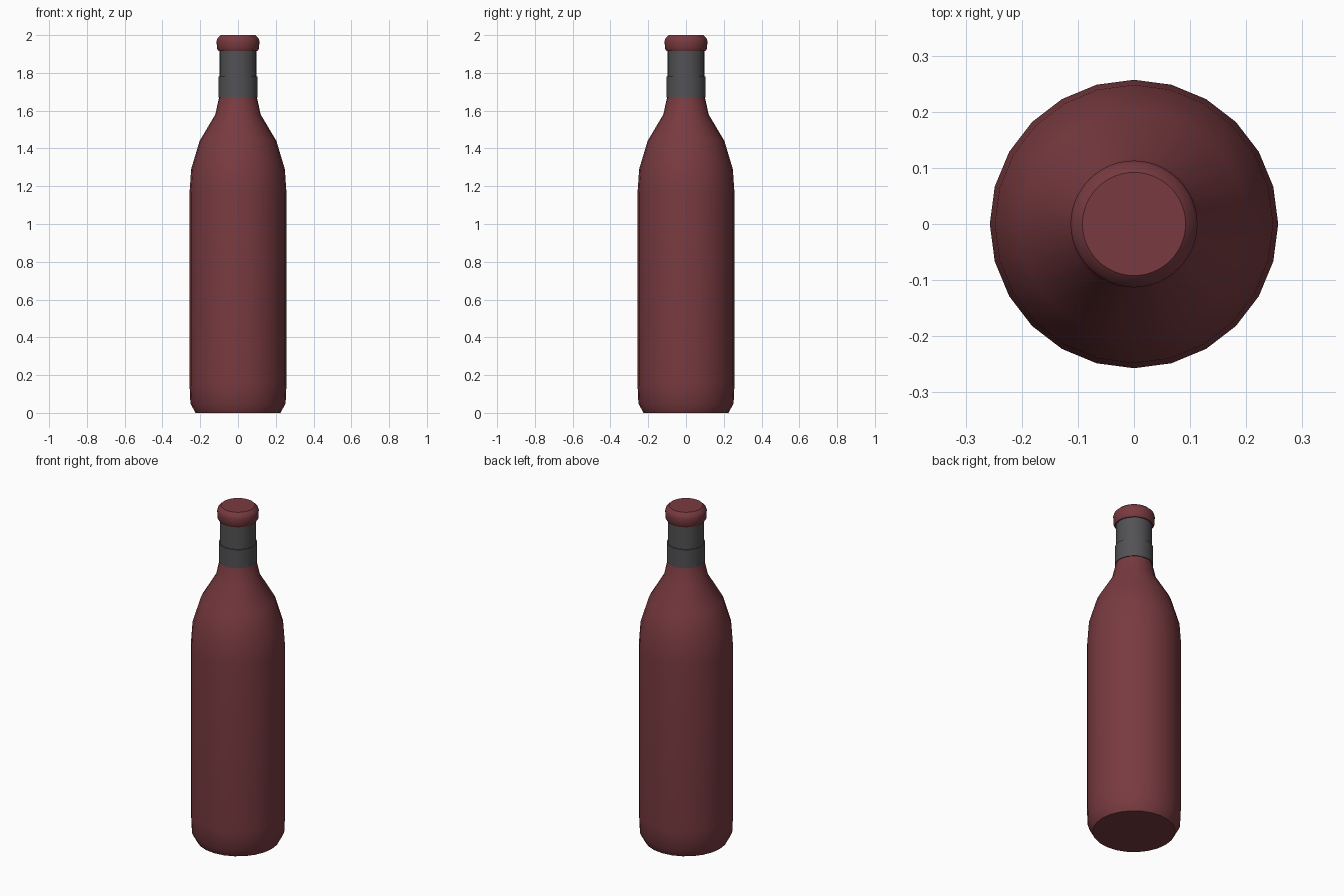
import bpy
import bmesh
import math

cube = bpy.data.objects.get("Cube")
if cube:
    bpy.data.objects.remove(cube, do_unlink=True)


def material(name, color):
    mat = bpy.data.materials.new(name)
    mat.use_nodes = True
    mat.diffuse_color = color
    bsdf = next(n for n in mat.node_tree.nodes if n.type == 'BSDF_PRINCIPLED')
    bsdf.inputs["Base Color"].default_value = color
    return mat


def lathe(name, profile, sides, mat, angle=40):
    """Revolve (radius, height) points around z and cap both ends."""
    bm = bmesh.new()
    rings = []
    for r, z in profile:
        turns = [2 * math.pi * i / sides for i in range(sides)]
        rings.append([bm.verts.new((r * math.cos(a), r * math.sin(a), z)) for a in turns])
    for low, high in zip(rings, rings[1:]):
        for i in range(sides):
            j = (i + 1) % sides
            bm.faces.new((low[i], low[j], high[j], high[i]))
    bm.faces.new(rings[0][::-1])
    bm.faces.new(rings[-1])
    mesh = bpy.data.meshes.new(name)
    bm.to_mesh(mesh)
    bm.free()
    mesh.materials.append(mat)
    obj = bpy.data.objects.new(name, mesh)
    bpy.context.collection.objects.link(obj)
    bpy.ops.object.select_all(action='DESELECT')
    obj.select_set(True)
    bpy.context.view_layer.objects.active = obj
    bpy.ops.object.shade_smooth_by_angle(angle=math.radians(angle))
    return obj


wine_red = material("wine_red", (0.19, 0.043, 0.051, 1))
dark_grey = material("dark_grey", (0.085, 0.085, 0.09, 1))

# Bottle body with chamfered foot and sloping shoulder
lathe("bottle_body", [(0.225, 0), (0.252, 0.05), (0.257, 0.16), (0.257, 1.16),
                      (0.248, 1.29), (0.203, 1.44), (0.12, 1.58), (0.098, 1.68)],
      24, wine_red)

# Grey neck with a slightly wider band at its base
lathe("neck", [(0.098, 1.67), (0.098, 1.93)], 24, dark_grey)
lathe("neck_band", [(0.104, 1.67), (0.104, 1.78)], 24, dark_grey)

# Rounded lip at the mouth
lathe("mouth_lip", [(0.103, 1.915), (0.112, 1.93), (0.113, 1.97),
                    (0.108, 1.985), (0.092, 2.0)], 48, wine_red)
